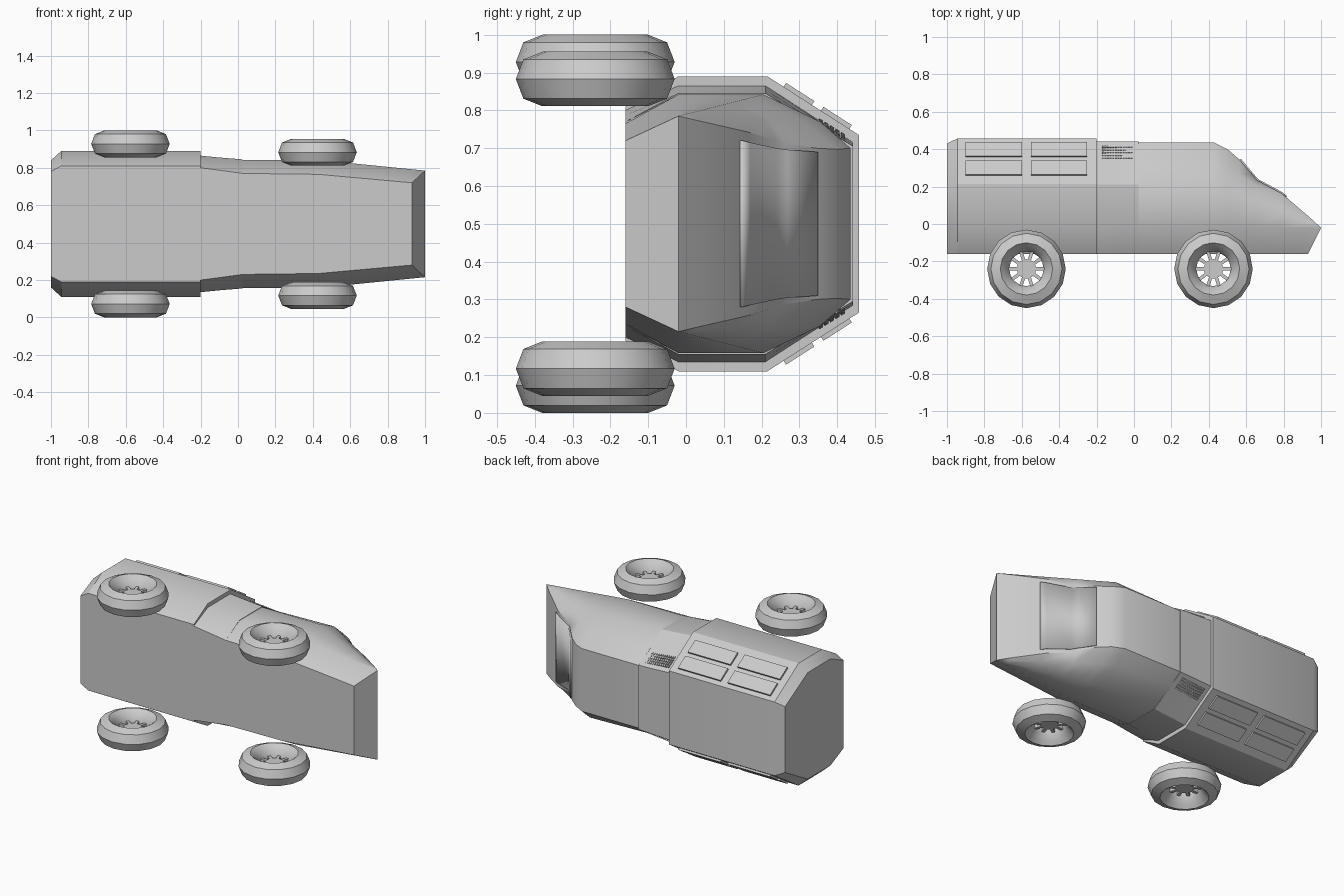
import bpy, bmesh, math
from mathutils import Vector

cube = bpy.data.objects.get("Cube")
if cube:
    bpy.data.objects.remove(cube, do_unlink=True)

grey = bpy.data.materials.new("light_grey")
grey.use_nodes = True
grey.diffuse_color = (0.6, 0.6, 0.6, 1)
grey.node_tree.nodes["Principled BSDF"].inputs["Base Color"].default_value = (0.6, 0.6, 0.6, 1)

MID = 0.5  # height of the symmetry plane: the vehicle lies on its side
made = []


def finish(name, bm):
    bmesh.ops.remove_doubles(bm, verts=bm.verts, dist=0.0005)
    bmesh.ops.recalc_face_normals(bm, faces=bm.faces)
    mesh = bpy.data.meshes.new(name)
    bm.to_mesh(mesh)
    bm.free()
    obj = bpy.data.objects.new(name, mesh)
    bpy.context.collection.objects.link(obj)
    mesh.materials.append(grey)
    made.append(obj)
    return obj


def skin(bm, rings, wrap=False):
    """Join rings of points (x, y, w); w is measured from the symmetry plane."""
    rows = [[bm.verts.new((x, y, MID + w)) for x, y, w in r] for r in rings]
    n = len(rows[0])
    pairs = list(zip(rows, rows[1:] + rows[:1])) if wrap else list(zip(rows, rows[1:]))
    for a, b in pairs:
        for i in range(n):
            j = (i + 1) % n
            bm.faces.new((a[i], a[j], b[j], b[i]))
    if not wrap:
        bm.faces.new(rows[0])
        bm.faces.new(rows[-1])


def hull(name, halves):
    bm = bmesh.new()
    skin(bm, [h + [(x, y, -w) for x, y, w in reversed(h)] for h in halves])
    return finish(name, bm)


def section(x, *yw):
    return [(x, y, w) for y, w in yw]


# Rear cargo box with chamfered tail
box = ((-0.16, 0.31), (-0.02, 0.39), (0.215, 0.39), (0.457, 0.235))
hull("cargo_box", [
    section(-1, (-0.16, 0.28), (-0.03, 0.34), (0.2, 0.34), (0.43, 0.21)),
    section(-0.945, *box),
    section(-0.2, *box)])

# Tapered middle section
hull("middle_section", [
    section(-0.2, (-0.16, 0.30), (-0.02, 0.365), (0.21, 0.365), (0.442, 0.215)),
    section(-0.1, (-0.16, 0.287), (-0.02, 0.355), (0.21, 0.355), (0.442, 0.21)),
    section(0.025, (-0.16, 0.27), (-0.02, 0.345), (0.21, 0.345), (0.442, 0.205))])

# Cabin: the side lines all run to the nose corner
cabin = section(0.43, (-0.16, 0.265), (-0.02, 0.342), (0.205, 0.342), (0.355, 0.27), (0.435, 0.2))
nose = Vector((1, -0.02, 0.285))
chin = Vector((0.93, -0.16, 0.22))
ridge = [(0.5, 0.4, 0.197), (0.565, 0.343, 0.2), (0.635, 0.262, 0.213), (0.66, 0.233, 0.222),
         (0.79, 0.163, 0.243), (0.94, 0.035, 0.272), tuple(nose)]
halves = [section(0.02, (-0.16, 0.27), (-0.02, 0.342), (0.205, 0.342), (0.355, 0.26), (0.435, 0.2)), cabin]
for r in ridge:
    t = (r[0] - 0.43) / 0.57
    ends = [chin, nose, nose, nose]
    halves.append([tuple(Vector(p).lerp(e, t)) for p, e in zip(cabin, ends)] + [r])
hull("cabin", halves)

# Windscreen panel laid on the sloping nose
screen = [(0.567, 0.345, 0.19), (0.635, 0.264, 0.196), (0.66, 0.235, 0.2),
          (0.79, 0.165, 0.215), (0.815, 0.144, 0.22)]
bm = bmesh.new()
rows = [[bm.verts.new((x, y, MID + s * w)) for s in (-1, 1)] for x, y, w in screen]
for a, b in zip(rows, rows[1:]):
    bm.faces.new((a[0], a[1], b[1], b[0]))
panel = finish("windscreen_panel", bm)
solid = panel.modifiers.new("thickness", "SOLIDIFY")
solid.thickness = 0.012
solid.offset = 0


def slab(bm, side, x0, x1, y0, y1, width, thick):
    """Thin plate on the sloped upper flank; width(x, y) gives the flank."""
    def ring(x):
        a, b = Vector((y0, width(x, y0))), Vector((y1, width(x, y1)))
        d = (b - a).normalized()
        n = Vector((-d.y, d.x)) * thick
        return [(x, p.x, side * p.y) for p in (a - n, b - n, b + n, a + n)]
    skin(bm, [ring(x0), ring(x1)])


def box_flank(x, y):
    return 0.39 - (y - 0.215) * 0.155 / 0.242


def mid_flank(x, y):
    return 0.365 - (x + 0.2) * 0.09 - (y - 0.21) * 0.145 / 0.232


for side, label in ((1, "upper"), (-1, "lower")):
    # Four raised hatches on each flank of the box
    bm = bmesh.new()
    for x in (-0.9, -0.55):
        for y in (0.258, 0.357):
            slab(bm, side, x, x + 0.3, y, y + 0.075, box_flank, 0.012)
    finish(label + "_hatches", bm)
    # Grille of small studs
    bm = bmesh.new()
    for i in range(12):
        for j in range(5):
            x, y = -0.172 + i * 0.014, 0.35 + j * 0.0145
            slab(bm, side, x, x + 0.01, y, y + 0.01, mid_flank, 0.005)
    finish(label + "_grille", bm)

# Wheels: faceted tyre, recessed rim and ten open spokes
tyre = [(0.14, 0.072), (0.19, 0.052), (0.21, 0), (0.19, -0.052), (0.14, -0.072),
        (0.125, -0.06), (0.1, -0.03), (0.092, 0), (0.1, 0.025), (0.125, 0.055)]
HUB_Y = -0.24


def wheel(name, cx, cw, side):
    def polar(r, a, h):
        return (cx + r * math.cos(a), HUB_Y + r * math.sin(a), side * (cw + h))
    bm = bmesh.new()
    angles = [math.tau * i / 16 for i in range(16)]
    skin(bm, [[polar(r, a, h) for r, h in tyre] for a in angles], wrap=True)
    skin(bm, [[polar(0.052, a, h) for a in angles] for h in (-0.015, 0.015)])
    for k in range(10):
        a = math.tau * k / 10
        skin(bm, [[polar(r, a + s * 0.009 / r, h) for s, h in
                   ((-1, -0.012), (1, -0.012), (1, 0.012), (-1, 0.012))] for r in (0.045, 0.097)])
    finish(name, bm)


for side, label in ((1, "upper"), (-1, "lower")):
    wheel(label + "_rear_wheel", -0.575, 0.428, side)
    wheel(label + "_front_wheel", 0.425, 0.383, side)

# Smooth shading with sharp edges kept
bpy.ops.object.select_all(action="DESELECT")
for obj in made:
    obj.select_set(True)
bpy.context.view_layer.objects.active = made[0]
bpy.ops.object.shade_smooth_by_angle(angle=math.radians(30))
